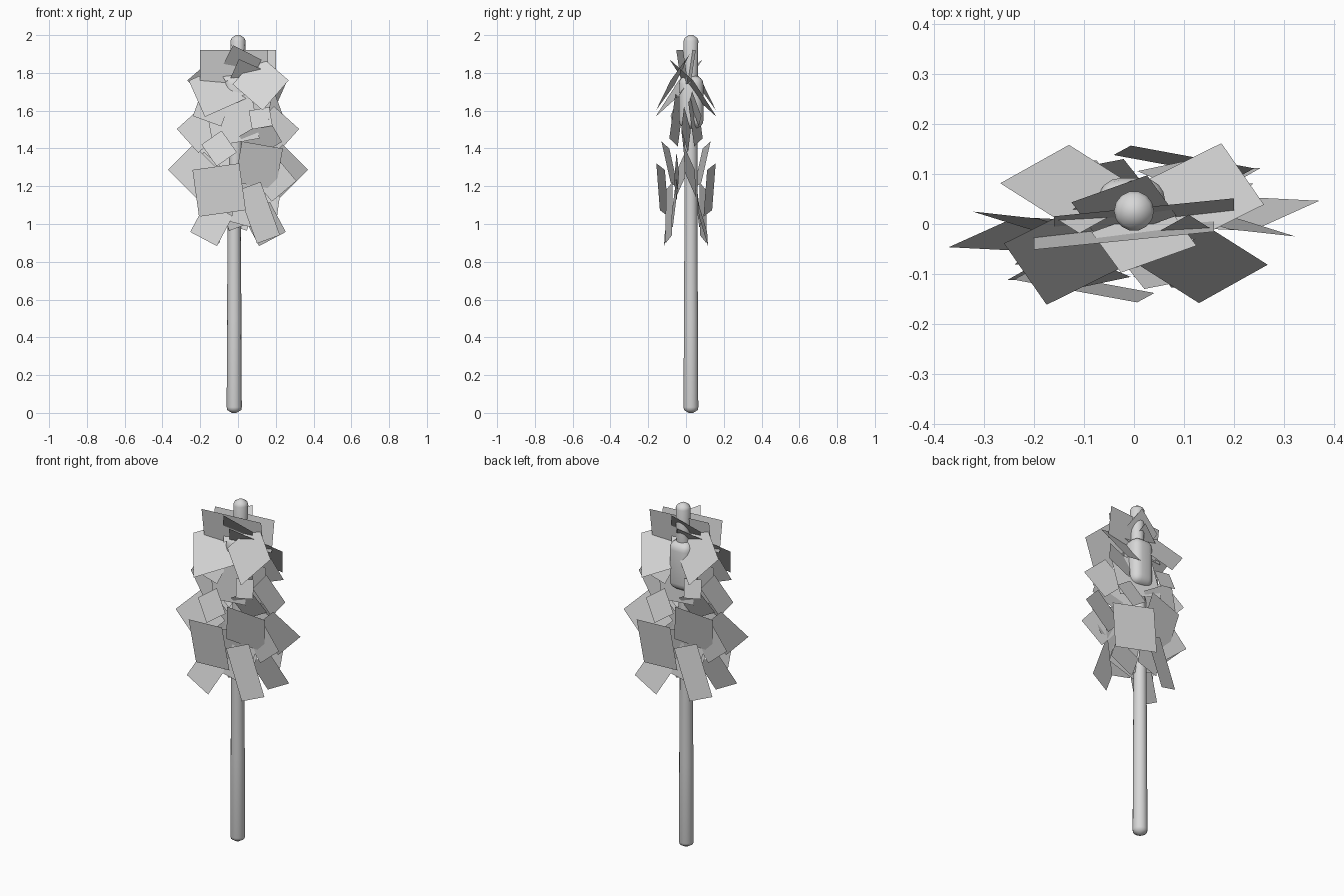
import bpy
import bmesh
from math import cos, sin, tau, radians

cube = bpy.data.objects.get("Cube")
if cube:
    bpy.data.objects.remove(cube, do_unlink=True)


def make_material(name, color):
    material = bpy.data.materials.new(name)
    material.use_nodes = True
    material.diffuse_color = color
    material.node_tree.nodes["Principled BSDF"].inputs["Base Color"].default_value = color
    return material


grey = make_material("light grey", (0.68, 0.68, 0.68, 1))


def finish(bm, name, smooth=False):
    mesh = bpy.data.meshes.new(name)
    bm.to_mesh(mesh)
    bm.free()
    mesh.materials.append(grey)
    obj = bpy.data.objects.new(name, mesh)
    bpy.context.collection.objects.link(obj)
    if smooth:
        bpy.ops.object.select_all(action="DESELECT")
        obj.select_set(True)
        bpy.context.view_layer.objects.active = obj
        bpy.ops.object.shade_smooth_by_angle(angle=radians(50))
    return obj


def lathe(name, rings, depth, sides=14):
    """Skin a stack of circles given as (centre x, height, radius)."""
    bm = bmesh.new()
    loops = []
    for x, z, r in rings:
        angles = [tau * i / sides for i in range(sides)]
        loops.append([bm.verts.new((x + r * cos(a), depth + r * sin(a), z)) for a in angles])
    for low, high in zip(loops, loops[1:]):
        for i in range(sides):
            j = (i + 1) % sides
            bm.faces.new((low[i], low[j], high[j], high[i]))
    bm.faces.new(loops[0][::-1])
    bm.faces.new(loops[-1])
    return finish(bm, name, smooth=True)


def rounded_block(name, center, size, radius):
    bm = bmesh.new()
    bmesh.ops.create_cube(bm, size=1)
    bmesh.ops.scale(bm, vec=size, verts=bm.verts)
    bmesh.ops.bevel(bm, geom=bm.edges[:], offset=radius, segments=4, profile=0.5, affect="EDGES")
    bmesh.ops.translate(bm, vec=center, verts=bm.verts)
    return finish(bm, name, smooth=True)


def leaf_pair(name, x, z, width, height, roll, depth, side_slope, up_slope):
    """A flat sheet on a sloping plane, with its half-turn twin on the far side."""
    bm = bmesh.new()
    c, s = cos(radians(roll)), sin(radians(roll))
    for turn in (1, -1):
        corners = []
        for u, v in ((-1, -1), (1, -1), (1, 1), (-1, 1)):
            a, b = u * width / 2, v * height / 2
            dx, dz = a * c - b * s, a * s + b * c
            y = depth + side_slope * dx + up_slope * dz
            corners.append(bm.verts.new((turn * (x + dx), turn * y, z + dz)))
        bm.faces.new(corners)
    return finish(bm, name)


# Slightly bent stick with shallow rounded ends
lathe("stick", [(-.02, 0, .012), (-.02, .015, .037), (-.02, .03, .04), (-.02, .5, .038),
                (-.02, 1, .035), (-.01, 1.5, .035), (0, 1.8, .038), (0, 1.97, .04),
                (0, 1.985, .034), (0, 2, .012)], .026)

# Swollen head on the upper stick
rounded_block("head", (-.005, .027, 1.645), (.135, .13, .28), .045)

# Sheets: x, z, width, height, roll, depth, side slope, up slope
leaves = {
    "crown_leaf": (-.02, 1.83, .36, .18, 0, -.02, .1, -.15),
    "upper_right_leaf": (-.09, 1.72, .28, .21, 24, -.037, .175, .72),
    "upper_left_leaf": (.12, 1.75, .21, .21, -41, -.07, -.12, .59),
    "tip_leaf": (.02, 1.85, .17, .13, -27, -.03, 0, -.7),
    "shoulder_leaf": (-.2, 1.5, .18, .17, 42, 0, -.2, .1),
    "wide_right_leaf": (-.23, 1.28, .19, .21, 45, -.02, .2, .25),
    "wide_left_leaf": (.18, 1.25, .17, .2, 40, -.05, -.1, 0),
    "front_leaf": (-.1, 1.18, .25, .25, 8, -.125, -.17, -.1),
    "front_left_leaf": (.11, 1.31, .22, .22, -10, -.085, .15, -.25),
    "low_strip_leaf": (.11, 1.06, .13, .3, 20, -.09, .25, .1),
    "low_right_leaf": (-.14, 1, .16, .18, -28, -.09, .1, .25),
    "middle_right_leaf": (-.1, 1.4, .13, .14, 35, -.1, 0, .3),
    "chest_leaf": (-.03, 1.55, .25, .24, 10, -.05, -.2, .1),
    "small_leaf": (.12, 1.56, .11, .1, 10, -.11, 0, .3),
    "middle_left_leaf": (.12, 1.45, .18, .14, 30, -.07, 0, -.4),
    "side_leaf": (-.14, 1.61, .16, .14, -20, -.05, .2, .3),
    "inner_leaf": (0, 1.13, .2, .28, 20, -.05, 0, -.15),
    "low_inner_leaf": (.06, 1.12, .14, .26, -15, -.06, .1, .1),
}
for name, values in leaves.items():
    leaf_pair(name, *values)
